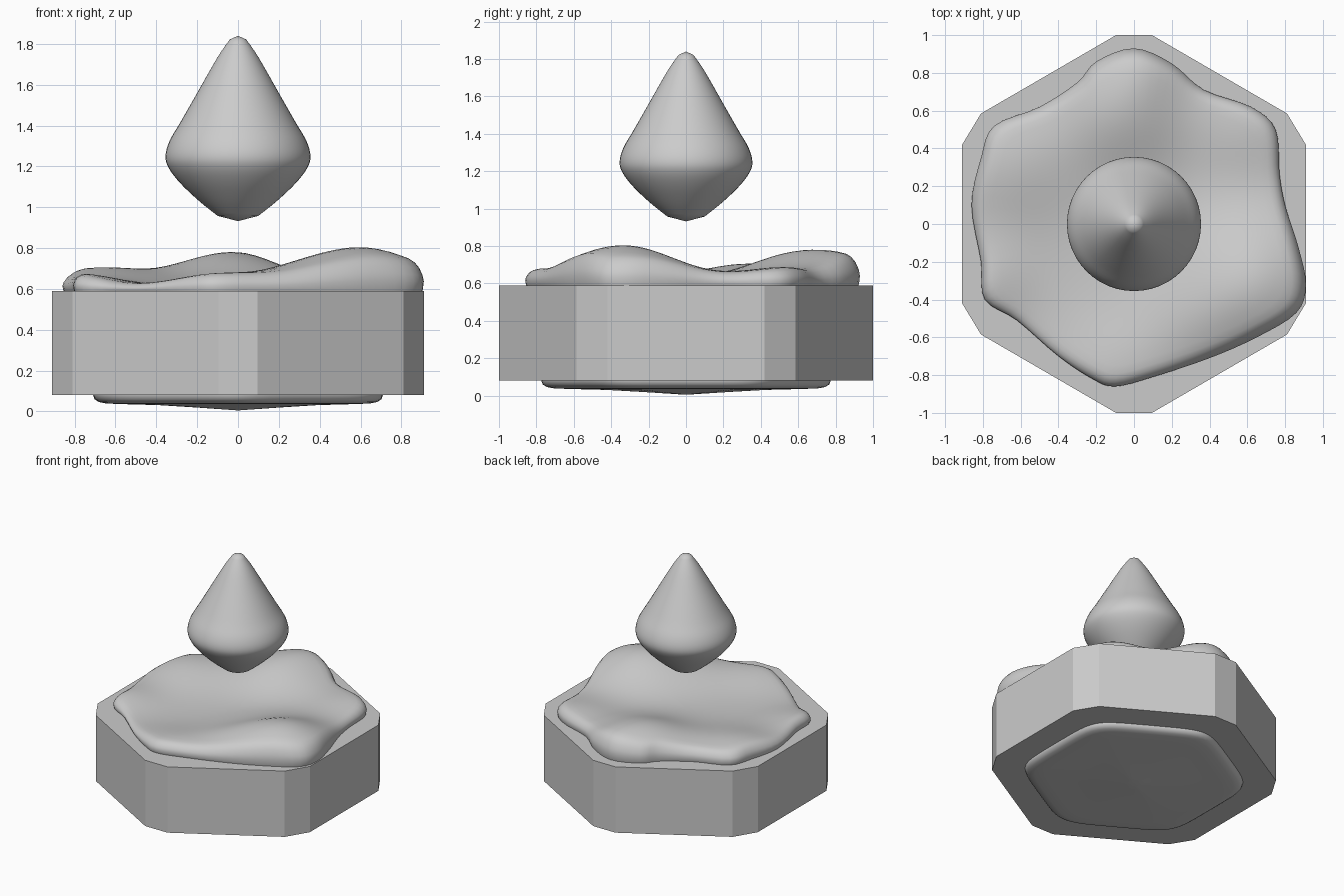
import bpy, bmesh
from math import sin, cos, pi, atan2, exp

if "Cube" in bpy.data.objects:
    bpy.data.objects.remove(bpy.data.objects["Cube"])


def finish(name, bm, smooth):
    bmesh.ops.recalc_face_normals(bm, faces=bm.faces[:])
    for f in bm.faces:
        f.smooth = smooth
    me = bpy.data.meshes.new(name)
    bm.to_mesh(me)
    bm.free()
    ob = bpy.data.objects.new(name, me)
    bpy.context.collection.objects.link(ob)
    return ob


def loft(name, rings, first, last, smooth=True):
    """Join closed rings of points; a tip point closes each end."""
    bm = bmesh.new()
    rows = [[bm.verts.new(p) for p in r] for r in rings]
    n = len(rows[0])
    for a, b in zip(rows, rows[1:]):
        for i in range(n):
            j = (i + 1) % n
            bm.faces.new((a[i], a[j], b[j], b[i]))
    for row, tip in ((rows[0], first), (rows[-1], last)):
        v = bm.verts.new(tip)
        for i in range(n):
            bm.faces.new((row[i], row[(i + 1) % n], v))
    return finish(name, bm, smooth)


def spline(pts, steps, closed):
    """Catmull-Rom curve through the points."""
    n, out = len(pts), []
    get = (lambda i: pts[i % n]) if closed else (lambda i: pts[max(0, min(n - 1, i))])
    for i in range(n if closed else n - 1):
        p, q, r, s = (get(i + k) for k in (-1, 0, 1, 2))
        for k in range(steps):
            t = k / steps
            out.append(tuple(0.5 * (2 * b + (c - a) * t + (2 * a - 5 * b + 4 * c - d) * t * t
                                    + (3 * b - a - 3 * c + d) * t ** 3)
                             for a, b, c, d in zip(p, q, r, s)))
    return out if closed else out + [pts[-1]]


# base: hexagonal block with bevelled corners
quarter = [(0.91, 0.42), (0.81, 0.585), (0.095, 1.0)]
outline = (quarter + [(-x, y) for x, y in quarter[::-1]]
           + [(-x, -y) for x, y in quarter] + [(x, -y) for x, y in quarter[::-1]])
bm = bmesh.new()
face = bm.faces.new([bm.verts.new((x, y, 0.08)) for x, y in outline])
up = bmesh.ops.extrude_face_region(bm, geom=[face], use_keep_orig=True)
bmesh.ops.translate(bm, vec=(0, 0, 0.51),
                    verts=[v for v in up["geom"] if isinstance(v, bmesh.types.BMVert)])
finish("hex_base", bm, False)

# terrain: uneven mound on top, running through the base to a rounded hexagonal foot
shore = spline([(0, .93), (-.2, .86), (-.3, .75), (-.5, .62), (-.74, .52), (-.81, .35),
                (-.86, .1), (-.81, -.2), (-.79, -.4), (-.62, -.51), (-.4, -.7), (-.22, -.82),
                (-.1, -.86), (.1, -.81), (.4, -.71), (.65, -.6), (.86, -.47), (.91, -.32),
                (.87, -.12), (.8, .1), (.77, .27), (.75, .5), (.62, .62), (.37, .71),
                (.2, .85)], 4, True)
# hills: x, y, height, spread
hills = [(.62, -.32, .175, .27), (-.06, .62, .145, .25), (-.68, .32, .08, .24),
         (-.1, -.78, .05, .2), (.05, .88, .05, .15), (.62, .52, .06, .2),
         (-.78, -.3, .05, .16), (.28, -.55, .05, .2)]


def height(x, y):
    return 0.622 + sum(h * exp(-((x - a) ** 2 + (y - b) ** 2) / (2 * s * s))
                       for a, b, h, s in hills)


def hexagon(a, t, z):
    total = sum(abs(cos(a - k * pi / 3)) ** 12 for k in range(3))
    r = 0.71 * t / total ** (1 / 12)
    return (r * cos(a), r * sin(a), z)


rings = []
for k in range(1, 20):
    t = 0.92 * k / 19
    rings.append([(x * t, y * t, height(x * t, y * t)) for x, y in shore])
# rounded rim dropping into the base
for t, f in ((.95, .95), (.975, .82), (.993, .6), (1, .38), (.995, .1), (.98, -.2)):
    rings.append([(x * t, y * t, 0.585 + f * (height(x * t, y * t) - 0.585)) for x, y in shore])
angles = [atan2(y, x) for x, y in shore]
for t, z in ((1, .12), (1, .08), (.99, .06), (.96, .046), (.91, .039), (.8, .036),
             (.55, .031), (.3, .02), (.1, .01)):
    rings.append([hexagon(a, t, z) for a in angles])
loft("terrain", rings, (0, 0, height(0, 0)), (0, 0, 0.005))

# floating teardrop above the terrain
profile = spline([(.04, 1.822), (.1, 1.735), (.2, 1.56), (.28, 1.42), (.335, 1.325),
                  (.355, 1.25), (.338, 1.19), (.28, 1.115), (.19, 1.03), (.1, .958)], 4, False)
loft("teardrop", [[(r * cos(2 * pi * i / 48), r * sin(2 * pi * i / 48), z) for i in range(48)]
                  for r, z in profile], (0, 0, 1.84), (0, 0, .932))
# sit exactly on the ground
bpy.data.objects["terrain"].data.update()
